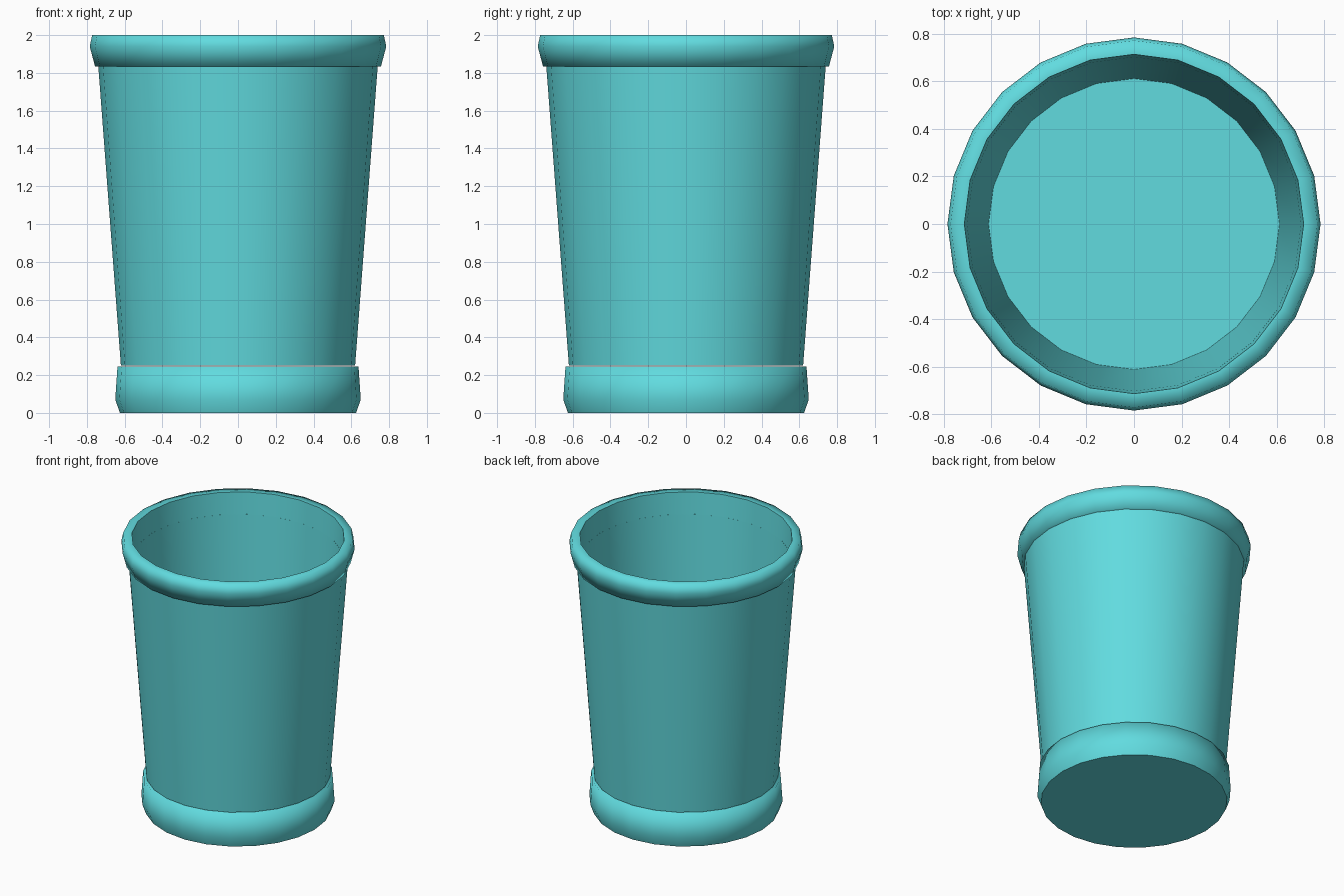
import bpy, bmesh, math

SIDES = 24

cube = bpy.data.objects.get("Cube")
if cube:
    bpy.data.objects.remove(cube)

# One turquoise material for the whole cup
color = (0.12, 0.71, 0.74, 1.0)
turquoise = bpy.data.materials.new("turquoise")
turquoise.use_nodes = True
turquoise.diffuse_color = color
bsdf = next(n for n in turquoise.node_tree.nodes if n.type == 'BSDF_PRINCIPLED')
bsdf.inputs["Base Color"].default_value = color
bsdf.inputs["Roughness"].default_value = 0.6


def lathe(name, profile, sharp=(), closed=False):
    """Turn a (radius, height) profile about z; rings listed in sharp stay crisp."""
    bm = bmesh.new()
    rings = []
    for r, z in profile:
        if r == 0:
            rings.append([bm.verts.new((0, 0, z))] * SIDES)
        else:
            angles = [math.tau * i / SIDES for i in range(SIDES)]
            rings.append([bm.verts.new((r * math.cos(a), r * math.sin(a), z)) for a in angles])
    pairs = list(zip(rings, rings[1:]))
    if closed:
        pairs.append((rings[-1], rings[0]))
    for low, high in pairs:
        for i in range(SIDES):
            j = (i + 1) % SIDES
            corners = list(dict.fromkeys((low[i], low[j], high[j], high[i])))
            bm.faces.new(corners).smooth = True
    for k in sharp:
        for i in range(SIDES):
            bm.edges.get((rings[k][i], rings[k][(i + 1) % SIDES])).smooth = False
    bmesh.ops.recalc_face_normals(bm, faces=bm.faces[:])
    mesh = bpy.data.meshes.new(name)
    bm.to_mesh(mesh)
    bm.free()
    mesh.materials.append(turquoise)
    obj = bpy.data.objects.new(name, mesh)
    bpy.context.collection.objects.link(obj)
    return obj


# Bulged foot with a flat underside and a rounded upper shoulder
lathe("base_band", [(0, 0), (0.625, 0), (0.65, 0.07), (0.638, 0.245), (0, 0.245)],
      sharp=[1])

# Tapered hollow body with its floor
lathe("cup_body", [(0, 0.25), (0.62, 0.25), (0.74, 1.84), (0.703, 1.84), (0.612, 0.26), (0, 0.26)],
      sharp=[1, 2, 3, 4])

# Rounded lip around the opening
lathe("rim_band", [(0.703, 1.835), (0.757, 1.835), (0.785, 1.94), (0.772, 2.0), (0.714, 2.0)],
      sharp=[0, 4], closed=True)
